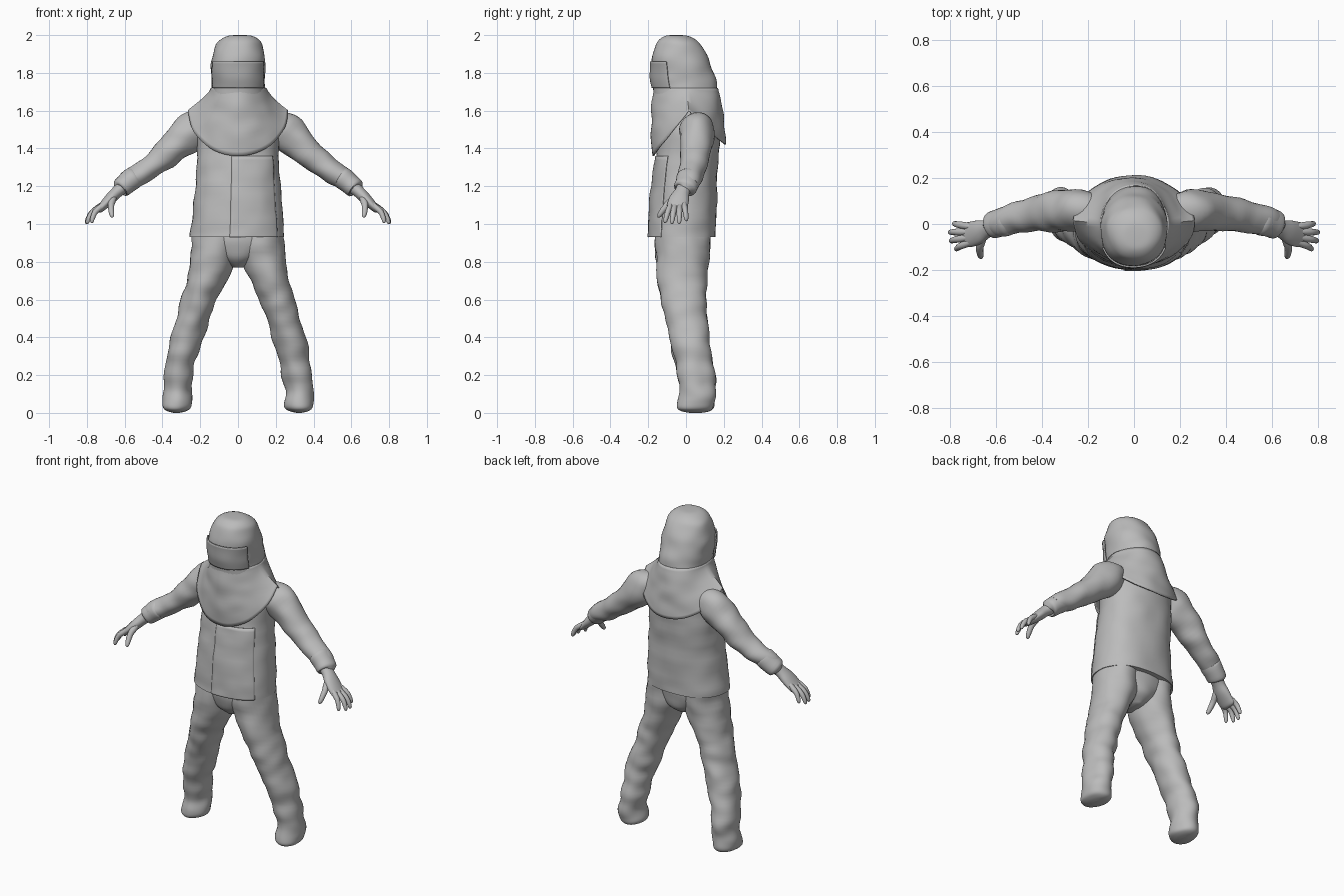
import bpy, bmesh, math
from mathutils import Vector, noise

cube = bpy.data.objects.get("Cube")
if cube:
    bpy.data.objects.remove(cube)


def material(name, value):
    m = bpy.data.materials.new(name)
    m.use_nodes = True
    color = (value, value, value, 1)
    m.diffuse_color = color
    m.node_tree.nodes["Principled BSDF"].inputs["Base Color"].default_value = color
    return m


GREY = material("cloth grey", 0.5)
DARK = material("visor grey", 0.4)


def finish(name, grid, closed, mat=GREY, caps=True, thick=0):
    """Skin a grid of rings or strips into one smooth object."""
    bm = bmesh.new()
    rows = [[bm.verts.new(p) for p in row] for row in grid]
    n = len(rows[0])
    for a, b in zip(rows, rows[1:]):
        for i in range(n if closed else n - 1):
            j = (i + 1) % n
            bm.faces.new((a[i], a[j], b[j], b[i]))
    if closed and caps:
        bm.faces.new(rows[0])
        bm.faces.new(rows[-1])
    bmesh.ops.recalc_face_normals(bm, faces=bm.faces)
    me = bpy.data.meshes.new(name)
    bm.to_mesh(me)
    bm.free()
    me.materials.append(mat)
    ob = bpy.data.objects.new(name, me)
    bpy.context.collection.objects.link(ob)
    if thick:
        mod = ob.modifiers.new("thickness", "SOLIDIFY")
        mod.thickness, mod.offset = thick, 0
    bpy.ops.object.select_all(action="DESELECT")
    bpy.context.view_layer.objects.active = ob
    ob.select_set(True)
    bpy.ops.object.shade_smooth_by_angle(angle=math.radians(50))
    return ob


def resample(stations, steps):
    """Catmull-Rom interpolation of (x, y, z, width, depth) stations."""
    pts = [Vector(s) for s in stations]
    pts = [pts[0]] + pts + [pts[-1]]
    out = []
    for a, b, c, d in zip(pts, pts[1:], pts[2:], pts[3:]):
        for k in range(steps):
            t = k / steps
            out.append(b + (c - a) * (t / 2) + (a * 2 - b * 5 + c * 4 - d) * (t * t / 2)
                       + (b * 3 - a - c * 3 + d) * (t ** 3 / 2))
    return out + [pts[-1]]


def folds(p, amount):
    return amount * noise.noise(Vector((p.x * 9, p.y * 9, p.z * 13)))


def tube(name, stations, n=36, arc=None, grow=0, flat=False, wrinkle=0, power=1,
         steps=5, mat=GREY, thick=0, side=1):
    """Loft ellipses along a path; arc limits it to a curved panel."""
    rings = resample([(s[0] * side, *s[1:]) for s in stations], steps)
    grid = []
    for i, r in enumerate(rings):
        c = Vector(r[:3])
        ahead, behind = rings[min(i + 1, len(rings) - 1)], rings[max(i - 1, 0)]
        t = Vector((0, 0, 1)) if flat else Vector((ahead - behind)[:3]).normalized()
        v = Vector((0, 1, 0))
        v = (v - t * v.dot(t)).normalized()
        h = v.cross(t)
        row = []
        for k in range(n):
            a = math.radians(arc[0] + (arc[1] - arc[0]) * k / (n - 1)) if arc else math.tau * k / n
            ca, sa = (math.copysign(abs(f) ** power, f) for f in (math.cos(a), math.sin(a)))
            d = h * (max(r[3], .002) * ca) + v * (max(r[4], .002) * sa)
            p = c + d
            row.append(p + d.normalized() * (grow + folds(p, wrinkle)))
        grid.append(row)
    return finish(name, grid, arc is None, mat, thick=thick)


# Jacket with an overlapping front panel
JACKET = [(-.005, -.02, .93, .25, .178), (-.002, -.018, 1.0, .243, .178),
          (0, -.008, 1.2, .226, .172), (0, .008, 1.36, .215, .166),
          (0, .02, 1.5, .215, .15), (0, .03, 1.58, .16, .11), (0, .03, 1.62, .09, .08)]
tube("jacket", JACKET, 48, flat=True, wrinkle=.008, power=.88)
tube("jacket_front_panel", JACKET[:4], 20, (263, 325), .002, True, .008, .88, thick=.005)

# Hood, its visor, and the cape over the shoulders
HOOD = [(.01, -.05, 2.0, .012, .012), (.01, -.05, 1.996, .06, .06), (.006, -.045, 1.975, .1, .1),
        (.003, -.038, 1.94, .124, .125), (0, -.03, 1.86, .143, .153),
        (0, -.015, 1.78, .143, .168), (0, -.005, 1.72, .143, .168), (0, 0, 1.64, .155, .165)]
tube("hood", HOOD, 40, flat=True, wrinkle=.008, power=.93)
tube("visor", HOOD[4:7], 28, (205, 335), .004, True, .004, .88, mat=DARK, thick=.008)

cape = []
for i in range(17):
    s = i / 16
    row = []
    for k in range(64):
        a = math.tau * k / 64
        sa, ca = math.sin(a), math.cos(a)
        hem = 1.6 - abs(sa) * (.24 if sa < 0 else .18)
        bulge = .012 * math.sin(math.pi * s)
        reach = .163 + .026 * s + bulge
        p = Vector(((.145 + .118 * s ** 1.4) * ca, .015 * s + reach * sa, 1.72 + (hem - 1.72) * s))
        row.append(p + Vector((ca, sa, 0)) * folds(p, .009))
    cape.append(row)
finish("shoulder_cape", cape, True, caps=False, thick=.008)

# Trouser seat
tube("trouser_seat", [(0, -.015, .97, .22, .145), (0, -.015, .9, .2, .145),
                      (0, -.015, .82, .12, .125), (0, -.015, .77, .03, .07)],
     flat=True, wrinkle=.006)

LEG = [(.12, -.017, .97, .118, .147), (.125, -.018, .85, .124, .142), (.168, -.02, .7, .105, .13),
       (.207, -.012, .6, .094, .118), (.237, 0, .5, .088, .11), (.268, .018, .4, .092, .104),
       (.296, .036, .3, .082, .102), (.314, .055, .2, .076, .1), (.322, .06, .12, .073, .095),
       (.324, .052, .06, .076, .1), (.324, .05, .025, .07, .094), (.324, .05, .008, .045, .07),
       (.324, .05, .0, .015, .03)]
ARM = [(.17, .055, 1.53, .075, .07), (.24, .06, 1.495, .1, .092), (.32, .055, 1.425, .086, .088),
       (.41, .047, 1.345, .07, .078), (.5, .03, 1.275, .06, .068), (.57, .013, 1.235, .054, .062),
       (.6, .004, 1.21, .05, .056)]
CUFF = [(.545, .016, 1.25, .04, .045), (.55, .015, 1.247, .058, .064), (.59, .006, 1.215, .055, .062),
        (.622, -.006, 1.188, .051, .058), (.626, -.008, 1.184, .03, .03)]
PALM = [(.6, -.003, 1.205, .038, .042), (.64, -.02, 1.17, .032, .04), (.675, -.035, 1.135, .03, .052),
        (.71, -.045, 1.1, .024, .055), (.735, -.046, 1.075, .018, .05), (.745, -.046, 1.066, .006, .03)]
# Finger root and tip positions
FINGERS = {
    "index_finger": ((.715, -.082, 1.095), (.775, -.112, 1.005)),
    "middle_finger": ((.725, -.06, 1.09), (.8, -.075, 1.0)),
    "ring_finger": ((.725, -.034, 1.09), (.804, -.036, 1.0)),
    "little_finger": ((.715, -.01, 1.1), (.785, .003, 1.015)),
    "thumb": ((.655, -.055, 1.14), (.665, -.148, 1.035)),
}

# Legs, sleeves, cuffs and hands on both sides
for label, side in (("left", 1), ("right", -1)):
    tube(label + "_trouser_leg", LEG, flat=True, wrinkle=.013, side=side)
    tube(label + "_sleeve", ARM, 28, wrinkle=.013, side=side)
    tube(label + "_cuff", CUFF, 28, steps=3, wrinkle=.004, side=side)
    tube(label + "_palm", PALM, 24, steps=4, side=side)
    for finger, ends in FINGERS.items():
        root, tip = map(Vector, ends)
        thick = .017 if finger == "thumb" else .0145
        path = []
        for t, f in ((-.15, .9), (.2, 1.1), (.5, 1), (.8, .85), (.95, .6), (1, .15)):
            p = root.lerp(tip, t)
            bend = .012 * math.sin(math.pi * max(t, 0))
            path.append((p.x + bend, p.y, p.z + bend, thick * f, thick * f))
        tube(label + "_" + finger, path, 12, steps=3, side=side)
